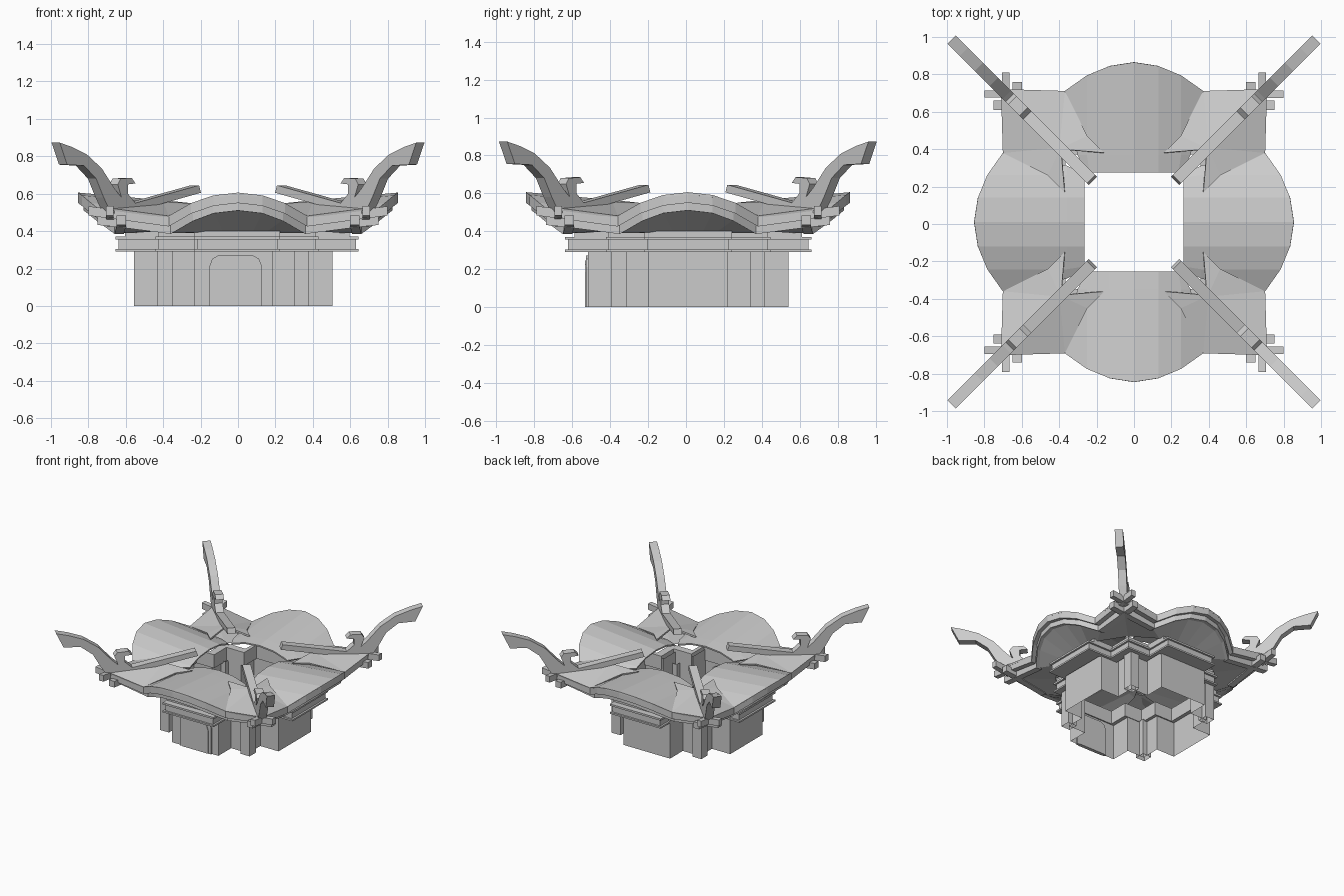
import bpy, bmesh
from math import radians
from mathutils import Matrix, Vector

cube = bpy.data.objects.get("Cube")
if cube:
    bpy.data.objects.remove(cube)

stone = bpy.data.materials.new("grey stone")
stone.use_nodes = True
GREY = (0.6, 0.6, 0.6, 1)
stone.diffuse_color = GREY
stone.node_tree.nodes["Principled BSDF"].inputs["Base Color"].default_value = GREY

ROOF = Vector((0, 0.01, 0))
BODY = Vector((-0.025, 0.012, 0))
CORNICE = Vector((-0.005, 0.012, 0))


def build(name, verts, faces, centre=ROOF, turns=1, thickness=0):
    """Mesh object, repeated by quarter turns about its centre."""
    bm = bmesh.new()
    for k in range(turns):
        rot = Matrix.Rotation(radians(90 * k), 3, 'Z')
        vs = [bm.verts.new(rot @ Vector(v) + centre) for v in verts]
        for f in faces:
            bm.faces.new([vs[i] for i in f])
    bmesh.ops.recalc_face_normals(bm, faces=bm.faces)
    mesh = bpy.data.meshes.new(name)
    bm.to_mesh(mesh)
    bm.free()
    mesh.materials.append(stone)
    obj = bpy.data.objects.new(name, mesh)
    bpy.context.collection.objects.link(obj)
    if thickness:
        mod = obj.modifiers.new("thickness", 'SOLIDIFY')
        mod.thickness = thickness
        mod.offset = 0
    return obj


def grid_faces(rows, cols, closed=False):
    span = cols if closed else cols - 1
    return [(r * cols + c, r * cols + (c + 1) % cols,
             (r + 1) * cols + (c + 1) % cols, (r + 1) * cols + c)
            for r in range(rows - 1) for c in range(span)]


def mirrored(half):
    """Row of points running from -x to +x; the first point is on the centre line."""
    return [(-x, y, z) for x, y, z in reversed(half[1:])] + list(half)


def front(points):
    return [(x, -y, z) for x, y, z in points]


def stepped_plan(h, a, c):
    """Cross with stepped corners: arm reach h, arm half width a, corner c."""
    quarter = [(a, -h), (a, -c), (c, -c), (c, -a), (h, -a)]
    plan = []
    for k in range(4):
        rot = Matrix.Rotation(radians(90 * k), 2)
        plan += [tuple(rot @ Vector(p)) for p in quarter]
    return plan


def ring(name, outer, inner, z0, z1, centre):
    n = len(outer)
    loops = [(outer, z0), (outer, z1), (inner, z1), (inner, z0), (outer, z0)]
    verts = [(x, y, z) for plan, z in loops for x, y in plan]
    build(name, verts, grid_faces(5, n, True), centre)


def prism(name, outline, to_3d, width, centre=ROOF, turns=1):
    """Flat outline pushed to both sides by half the width."""
    n = len(outline)
    verts = [to_3d(p, s * width / 2) for s in (-1, 1) for p in outline]
    faces = grid_faces(2, n, True) + [range(n), range(2 * n - 1, n - 1, -1)]
    build(name, verts, faces, centre, turns)


def band(name, half, depth, height):
    """Beam of rectangular section following an eave line."""
    path = mirrored(half)
    n = len(path)
    offsets = [(0, 0), (depth, 0), (depth, height), (0, height)]
    verts = [(x, -y + dy, z - dz) for dy, dz in offsets for x, y, z in path]
    faces = grid_faces(4, n) + [(3 * n + i, 3 * n + i + 1, i + 1, i) for i in range(n - 1)]
    faces += [(0, n, 2 * n, 3 * n), (n - 1, 2 * n - 1, 3 * n - 1, 4 * n - 1)]
    build(name, verts, faces, ROOF, 4)


# Walls: open shell with stepped corners and square corner pilasters
wall = stepped_plan(0.53, 0.21, 0.365)
build("walls", [(x, y, z) for z in (0, 0.38) for x, y in wall],
      grid_faces(2, len(wall), True), BODY)
square = [(0.325, -0.325), (0.325, -0.405), (0.405, -0.405), (0.405, -0.325)]
build("corner_pilasters", [(x, y, z) for z in (0, 0.3) for x, y in square],
      grid_faces(2, 4, True), BODY, 4)

# Cornice: two slabs with a recessed frieze, and a top course
inner = stepped_plan(0.52, 0.2, 0.36)
slab = stepped_plan(0.65, 0.23, 0.435)
frieze = stepped_plan(0.635, 0.215, 0.42)
ring("cornice_lower_slab", slab, inner, 0.29, 0.303, CORNICE)
ring("cornice_frieze", frieze, inner, 0.303, 0.355, CORNICE)
ring("cornice_upper_slab", slab, inner, 0.355, 0.37, CORNICE)
ring("top_course", stepped_plan(0.6, 0.23, 0.42), inner, 0.37, 0.4, CORNICE)

# Front door: raised frame and inner panel with clipped upper corners
for name, w, h, depth in (("door_frame", 0.14, 0.272, 0.02), ("door_panel", 0.115, 0.245, 0.028)):
    half = [(w, 0), (w, h - 0.06), (w - 0.015, h - 0.02), (w - 0.05, h)]
    outline = half + [(-x, z) for x, z in reversed(half)]
    prism(name, outline, lambda p, s: (p[0], s, p[1]), depth, Vector((-0.0125, -0.518, 0)))

# Arched gable roofs, tapering inwards
edge = [(0, 0.855, 0.6), (0.13, 0.835, 0.585), (0.25, 0.785, 0.544), (0.37, 0.7, 0.475)]
middle = [(0, 0.36, 0.555), (0.13, 0.36, 0.542), (0.25, 0.36, 0.505), (0.3, 0.36, 0.485)]
end = [(0, 0.265, 0.545), (0.13, 0.265, 0.533), (0.235, 0.265, 0.5), (0.25, 0.265, 0.49)]
rows = [front(mirrored(r)) for r in (edge, middle, end)]
build("arched_roofs", sum(rows, []), grid_faces(3, 7), ROOF, 4, 0.012)

# Sloping roof panels on either side of each corner
panel = [(0.37, -0.7, 0.475), (0.71, -0.71, 0.52), (0.4, -0.39, 0.55), (0.16, -0.37, 0.54),
         (0.25, -0.46, 0.53)]
both = panel + [(-x, y, z) for x, y, z in panel]
fan = [(0, 1, 2), (0, 2, 4), (4, 2, 3)]
build("corner_roof_panels", both, fan + [[i + 5 for i in f] for f in fan], ROOF, 4, 0.012)

# Stacked eave beams crossing at the corners
band("upper_eave_beams", edge + [(0.7, 0.705, 0.52), (0.8, 0.705, 0.533)], 0.04, 0.05)
lower = [(0, 0.825, 0.56), (0.13, 0.805, 0.545), (0.24, 0.755, 0.504), (0.36, 0.66, 0.435),
         (0.63, 0.65, 0.47), (0.75, 0.65, 0.483)]
band("lower_eave_beams", lower, 0.05, 0.05)

# Soffits between the lower beams and the top course
outer_row = [(x, y - 0.02, z - 0.045) for x, y, z in lower[:5]]
inner_row = [(0, 0.58, 0.395), (0.08, 0.58, 0.395), (0.15, 0.58, 0.395),
             (0.23, 0.56, 0.39), (0.42, 0.42, 0.4)]
build("soffits", front(mirrored(outer_row)) + front(mirrored(inner_row)),
      grid_faces(2, 9), ROOF, 4)

# Corner ridges: straight inner bar, hooked finial and upswept horn
ridge = [(0.23, 0.645), (0.57, 0.55), (0.61, 0.6), (0.61, 0.65), (0.57, 0.655),
         (0.59, 0.685), (0.65, 0.68), (0.665, 0.65), (0.645, 0.58), (0.68, 0.625),
         (0.75, 0.735), (0.83, 0.81), (0.91, 0.85), (0.975, 0.873), (0.935, 0.755),
         (0.845, 0.75), (0.78, 0.68), (0.74, 0.58), (0.705, 0.505), (0.64, 0.475),
         (0.54, 0.515), (0.22, 0.605)]
prism("corner_ridges", ridge,
      lambda p, s: (p[0] + s * 0.7071, -p[0] + s * 0.7071, p[1]), 0.062, ROOF, 4)
